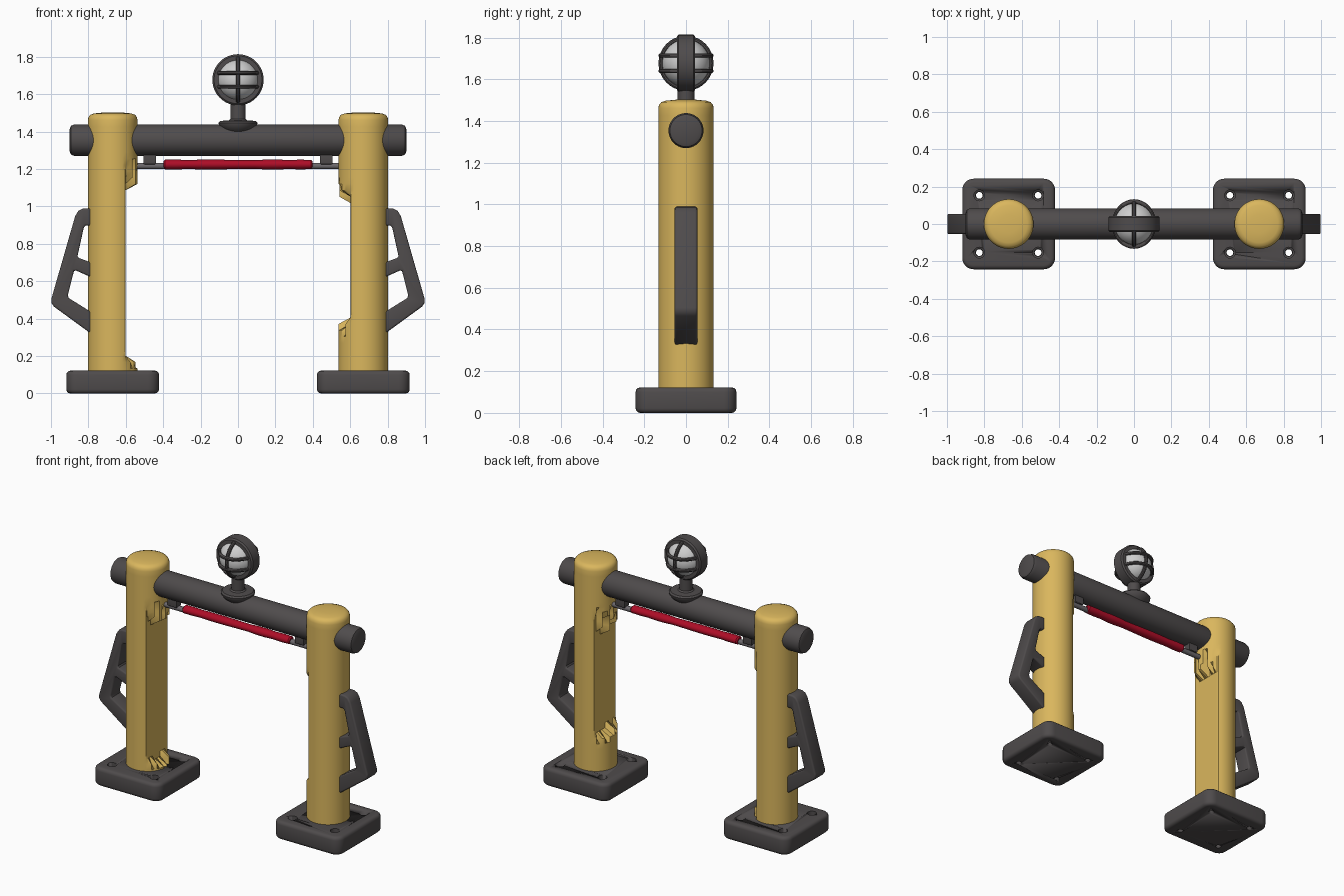
import bpy, bmesh, math, random
from mathutils import Matrix, Vector

if "Cube" in bpy.data.objects:
    bpy.data.objects.remove(bpy.data.objects["Cube"])
random.seed(4)

def mat(name, c):
    m = bpy.data.materials.new(name)
    m.diffuse_color = (*c, 1)
    m.use_nodes = True
    m.node_tree.nodes["Principled BSDF"].inputs["Base Color"].default_value = m.diffuse_color
    return m

YELLOW = mat("yellow paint", (0.70, 0.47, 0.11))
DARK = mat("dark grey metal", (0.078, 0.071, 0.072))
RED = mat("red tube", (0.42, 0.004, 0.02))
GREY = mat("mid grey metal", (0.15, 0.14, 0.15))
GLASS = mat("pale lamp glass", (0.62, 0.62, 0.62))

def finish(bm, name, material, angle=35):
    bmesh.ops.recalc_face_normals(bm, faces=bm.faces)
    me = bpy.data.meshes.new(name)
    bm.to_mesh(me)
    bm.free()
    ob = bpy.data.objects.new(name, me)
    bpy.context.collection.objects.link(ob)
    me.materials.append(material)
    bpy.ops.object.select_all(action='DESELECT')
    ob.select_set(True)
    bpy.context.view_layer.objects.active = ob
    bpy.ops.object.shade_smooth_by_angle(angle=math.radians(angle))
    return ob

def lathe(profile, n=48, matrix=Matrix(), closed=False):
    """Spin (radius, height) points around z; open profiles are capped."""
    bm = bmesh.new()
    rings = [[bm.verts.new((r * math.cos(2 * math.pi * i / n), r * math.sin(2 * math.pi * i / n), h))
              for i in range(n)] for r, h in profile]
    pairs = list(zip(rings, rings[1:])) + ([(rings[-1], rings[0])] if closed else [])
    for a, b in pairs:
        for i in range(n):
            j = (i + 1) % n
            bm.faces.new((a[i], a[j], b[j], b[i]))
    if not closed:
        bm.faces.new(rings[0])
        bm.faces.new(rings[-1])
    bm.transform(matrix)
    return bm

def prism(points, depth, matrix=Matrix(), bevel=0.0):
    """Extrude an outline upward by depth and round its rims."""
    bm = bmesh.new()
    f = bm.faces.new([bm.verts.new((x, y, 0)) for x, y in points])
    g = bmesh.ops.extrude_face_region(bm, geom=[f])
    bmesh.ops.translate(bm, verts=[v for v in g["geom"] if isinstance(v, bmesh.types.BMVert)], vec=(0, 0, depth))
    if bevel:
        rim = [e for e in bm.edges if abs(e.verts[0].co.z - e.verts[1].co.z) < 1e-6]
        bmesh.ops.bevel(bm, geom=rim, offset=bevel, segments=3, profile=0.5, affect='EDGES')
    bm.transform(matrix)
    return bm

def torus(R, r, matrix, n=40, k=10):
    return lathe([(R + r * math.cos(2 * math.pi * i / k), r * math.sin(2 * math.pi * i / k))
                  for i in range(k)], n, matrix, True)

def along_x(x=0, z=0):
    return Matrix.Translation((x, 0, z)) @ Matrix.Rotation(math.pi / 2, 4, 'Y')

def along_y(z):
    return Matrix.Translation((0, 0, z)) @ Matrix.Rotation(math.pi / 2, 4, 'X')

for s, side in ((-1, "left"), (1, "right")):
    cx = 0.67 * s

    # base plate with rounded corners and four tapered bolt holes
    outline = []
    for q, (a, b) in enumerate(((1, 1), (-1, 1), (-1, -1), (1, -1))):
        for i in range(7):
            t = math.pi / 2 * (q + i / 6)
            outline.append((a * 0.188 + 0.06 * math.cos(t), b * 0.182 + 0.06 * math.sin(t)))
    base = finish(prism(outline, 0.122, Matrix.Translation((cx, 0, 0)), 0.022), side + "_base_plate", DARK)
    for hx in (-1, 1):
        for hy in (-1, 1):
            cut = finish(lathe([(0.017, -0.02), (0.02, 0.05), (0.029, 0.055), (0.029, 0.15)], 20,
                               Matrix.Translation((cx + hx * 0.157, hy * 0.153, 0))), "hole_cutter", DARK)
            cut.hide_render = True
            mod = base.modifiers.new("hole", 'BOOLEAN')
            mod.object, mod.operation, mod.solver = cut, 'DIFFERENCE', 'EXACT'
            bpy.context.view_layer.objects.active = base
            bpy.ops.object.modifier_apply(modifier=mod.name)
            bpy.data.objects.remove(cut)

    # post, worn flat with ragged limits on its inner side
    R = 0.133
    prof = [(R, 0.1 + i * 0.034) for i in range(40)]
    prof += [(R, 1.462), (0.129, 1.478), (0.119, 1.49), (0.10, 1.497), (0.05, 1.502), (0.01, 1.503)]
    bm = lathe(prof, 48)
    low, high = (0.13, 1.14) if s < 0 else (0.33, 1.10)
    limits = {}
    for v in bm.verts:
        key = round(v.co.y, 3)
        if key not in limits:
            limits[key] = (low + random.uniform(-0.02, 0.06), high + random.uniform(-0.06, 0.12))
        lo, hi = limits[key]
        if -s * v.co.x > 0.068 and lo < v.co.z < hi:
            v.co.x = -s * 0.068
    bm.transform(Matrix.Translation((cx, 0, 0)))
    finish(bm, side + "_post", YELLOW)

    # side handle: bent frame with a middle strut
    frame = [(.76, .99), (.83, .988), (.852, .978), (.87, .95), (.998, .505), (.998, .485), (.985, .465),
             (.80, .33), (.76, .315), (.76, .42), (.905, .51), (.91, .525), (.877, .655), (.865, .657),
             (.76, .61), (.76, .69), (.852, .725), (.858, .735), (.825, .885), (.815, .898), (.76, .90)]
    m = Matrix.Translation((0, 0.054, 0)) @ Matrix.Rotation(math.pi / 2, 4, 'X')
    finish(prism([(s * x, z) for x, z in frame], 0.108, m, 0.01), side + "_handle", DARK)

    # red tube support: end rod and hanger
    finish(lathe([(0.017, -0.08), (0.017, 0.08)], 12, along_x(s * 0.46, 1.216)), side + "_tube_end_rod", GREY)
    hanger = [(-.033, -.025), (.033, -.025), (.033, .025), (-.033, .025)]
    finish(prism(hanger, 0.07, Matrix.Translation((s * 0.472, 0, 1.225)), 0.006), side + "_tube_hanger", DARK)

# cross beam
finish(lathe([(0.06, -0.9), (0.077, -0.893), (0.084, -0.875), (0.084, 0.875), (0.077, 0.893), (0.06, 0.9)],
             40, along_x(0, 1.354)), "cross_beam", DARK)

# red tube, slightly uneven
tube = [(0.018, -0.398)] + [(0.025 + random.uniform(-0.002, 0.002), -0.39 + i * 0.06) for i in range(14)]
bm = lathe(tube + [(0.018, 0.398)], 16, along_x(0, 1.224))
bm.transform(Matrix.Diagonal((1, 1.2, 1, 1)))
finish(bm, "red_tube", RED)

# lamp mount and stem
finish(lathe([(0.02, 1.37), (0.055, 1.388), (0.085, 1.412), (0.102, 1.435), (0.104, 1.447), (0.095, 1.457),
              (0.05, 1.46), (0.041, 1.468), (0.041, 1.57)], 40), "lamp_mount", DARK)

# lamp ring, globe and wire cage
LZ = 1.677
finish(lathe([(0.105, -0.044), (0.128, -0.044), (0.137, -0.035), (0.137, 0.035), (0.128, 0.044), (0.105, 0.044)],
             48, along_y(LZ), True), "lamp_ring", DARK)
bm = bmesh.new()
bmesh.ops.create_uvsphere(bm, u_segments=40, v_segments=24, radius=0.114, matrix=Matrix.Translation((0, 0, LZ)))
finish(bm, "lamp_globe", GLASS)
for dz, name in ((0.037, "upper_cage_wire"), (-0.037, "lower_cage_wire")):
    m = Matrix.Translation((0, 0, LZ + dz)) @ Matrix.Diagonal((0.95, 1.06, 1, 1))
    finish(torus(0.114, 0.011, m), name, DARK)
finish(torus(0.12, 0.012, along_x(0, LZ)), "vertical_cage_wire", DARK)
